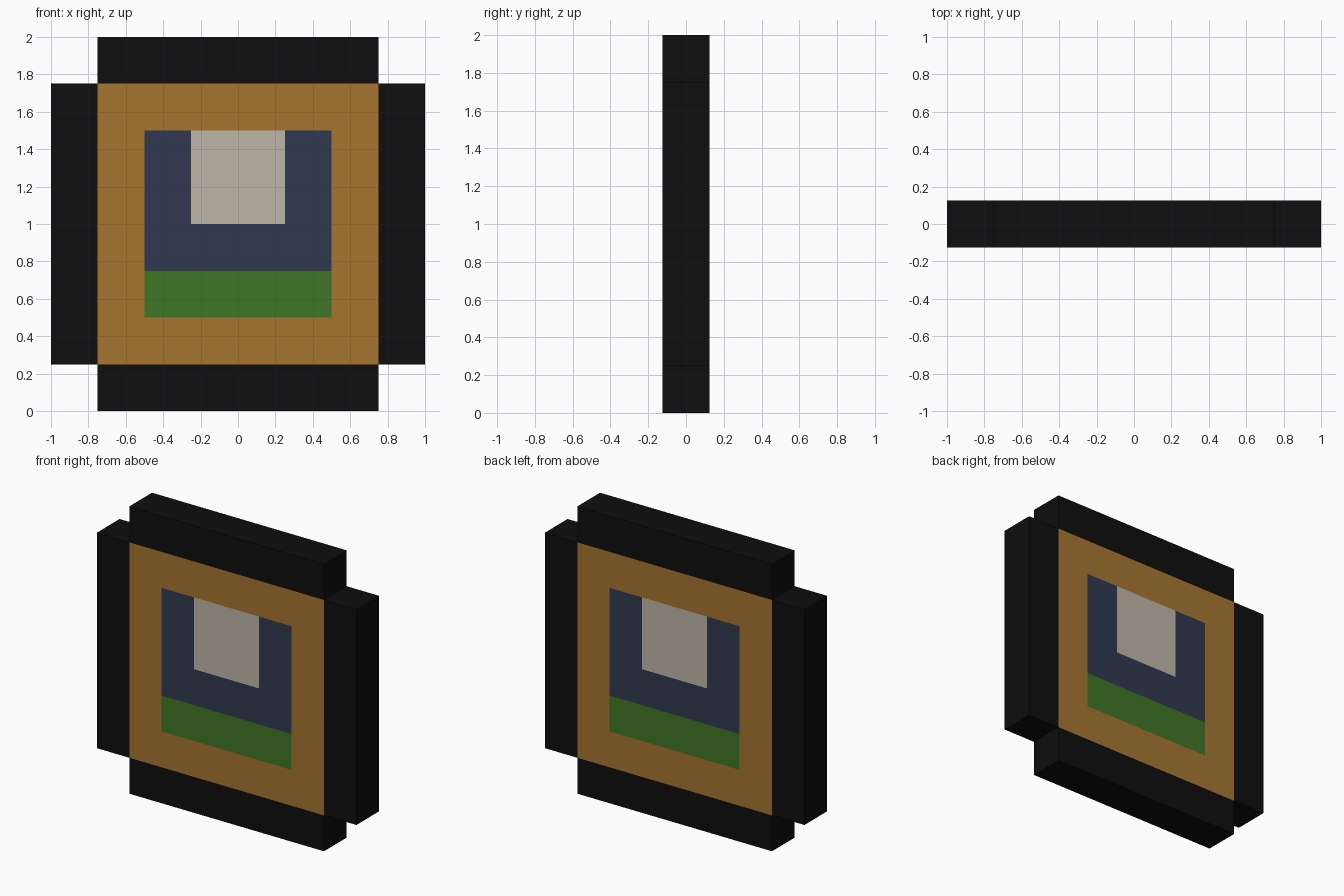
import bpy, bmesh

if "Cube" in bpy.data.objects:
    bpy.data.objects.remove(bpy.data.objects["Cube"])

D = 0.125  # half thickness


def srgb(r, g, b):
    def f(c):
        c /= 255
        return c / 12.92 if c <= 0.04045 else ((c + 0.055) / 1.055) ** 2.4
    return (f(r), f(g), f(b), 1.0)


def material(name, rgb):
    m = bpy.data.materials.new(name)
    m.diffuse_color = srgb(*rgb)
    m.use_nodes = True
    m.node_tree.nodes["Principled BSDF"].inputs["Base Color"].default_value = m.diffuse_color
    return m


black = material("black", (14, 14, 14))
ochre = material("ochre", (166, 117, 48))
navy = material("navy", (48, 57, 80))
cream = material("cream", (191, 183, 168))
green = material("green", (64, 118, 38))


def part(name, mat, rects, open_sides=""):
    """Front and back faces for each (x0, x1, z0, z1), plus edge faces not listed in open_sides."""
    bm = bmesh.new()
    for x0, x1, z0, z1 in rects:
        corners = [(x0, z0), (x1, z0), (x1, z1), (x0, z1)]
        f = [bm.verts.new((x, -D, z)) for x, z in corners]
        b = [bm.verts.new((x, D, z)) for x, z in corners]
        bm.faces.new(f)
        bm.faces.new(b[::-1])
        for i, side in enumerate("brtl"):  # bottom, right, top, left
            if side not in open_sides:
                j = (i + 1) % 4
                bm.faces.new((f[j], f[i], b[i], b[j]))
    bmesh.ops.remove_doubles(bm, verts=bm.verts, dist=1e-5)
    me = bpy.data.meshes.new(name)
    bm.to_mesh(me)
    bm.free()
    me.materials.append(mat)
    ob = bpy.data.objects.new(name, me)
    bpy.context.collection.objects.link(ob)
    return ob


# Outer border bars; the side touching the panel is left open
part("border_top", black, [(-0.75, 0.75, 1.75, 2.0)], "b")
part("border_bottom", black, [(-0.75, 0.75, 0.0, 0.25)], "t")
part("border_left", black, [(-1.0, -0.75, 0.25, 1.75)], "r")
part("border_right", black, [(0.75, 1.0, 0.25, 1.75)], "l")

# Flush panels, the same on front and back
part("wooden_frame", ochre, [(-0.75, 0.75, 1.5, 1.75), (-0.75, 0.75, 0.25, 0.5),
                             (-0.75, -0.5, 0.5, 1.5), (0.5, 0.75, 0.5, 1.5)], "brtl")
part("picture_sky", navy, [(-0.5, 0.5, 0.75, 1.0), (-0.5, -0.25, 1.0, 1.5),
                           (0.25, 0.5, 1.0, 1.5)], "brtl")
part("picture_moon", cream, [(-0.25, 0.25, 1.0, 1.5)], "brtl")
part("picture_grass", green, [(-0.5, 0.5, 0.5, 0.75)], "brtl")
